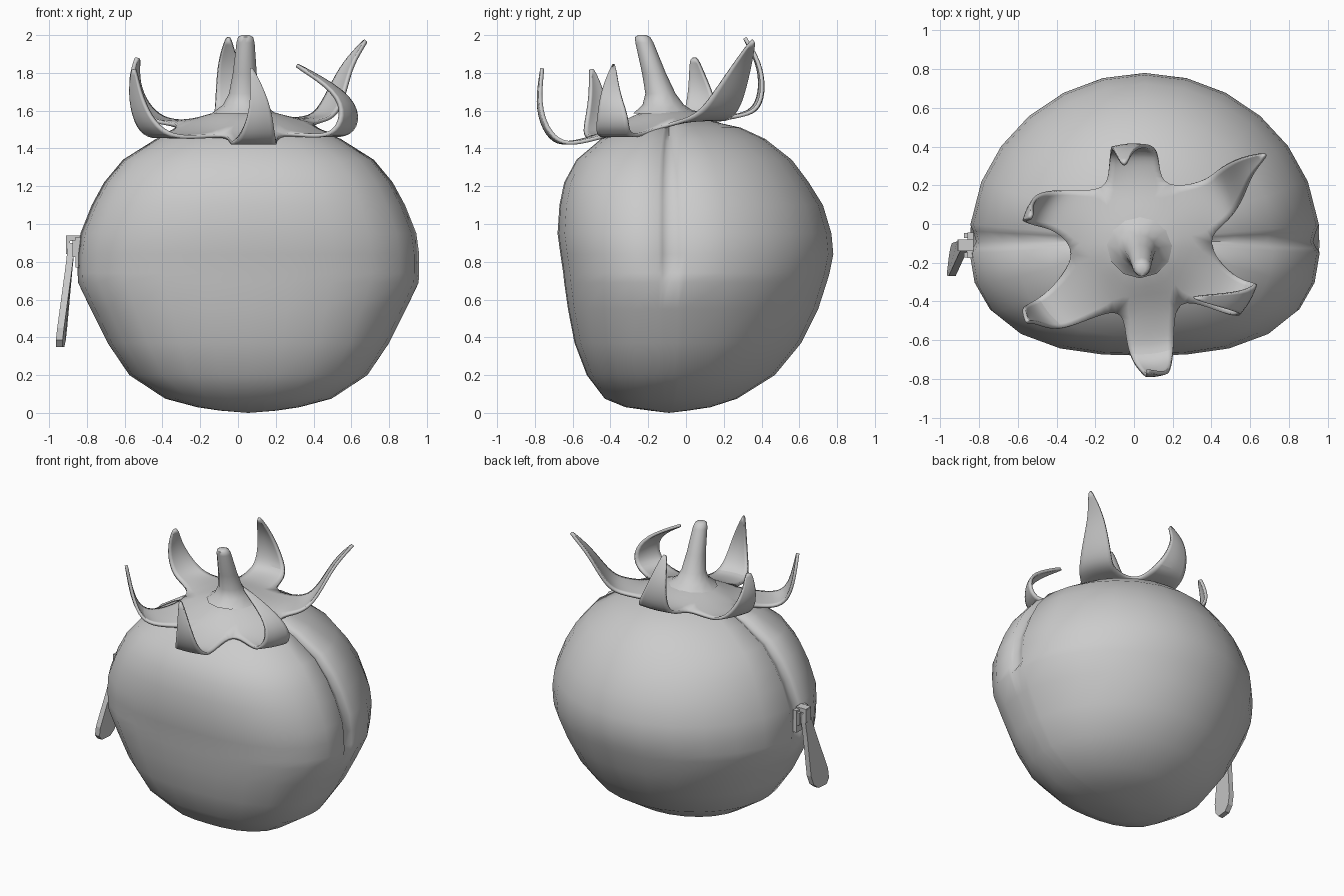
import bpy, bmesh, math
from mathutils import Vector

if "Cube" in bpy.data.objects:
    bpy.data.objects.remove(bpy.data.objects["Cube"])

grey = bpy.data.materials.new("plain grey")
grey.diffuse_color = (0.6, 0.6, 0.6, 1)
grey.use_nodes = True
grey.node_tree.nodes["Principled BSDF"].inputs["Base Color"].default_value = grey.diffuse_color


def finish(name, bm, angle=None):
    bmesh.ops.recalc_face_normals(bm, faces=bm.faces)
    me = bpy.data.meshes.new(name)
    bm.to_mesh(me)
    bm.free()
    ob = bpy.data.objects.new(name, me)
    bpy.context.collection.objects.link(ob)
    me.materials.append(grey)
    bpy.ops.object.select_all(action='DESELECT')
    ob.select_set(True)
    bpy.context.view_layer.objects.active = ob
    if angle:
        bpy.ops.object.shade_smooth_by_angle(angle=math.radians(angle))
    return ob


# Fruit body: rings of (z, half width, front depth, back depth)
CX, CY = 0.055, -0.09
RINGS = [(0.012, .15, .10, .10), (0.03, .27, .23, .22), (0.075, .44, .34, .36),
         (0.2, .63, .435, .56), (0.37, .745, .50, .70), (0.55, .835, .535, .79),
         (0.69, .902, .555, .835), (0.74, .905, .56, .85), (0.84, .905, .575, .87),
         (0.95, .89, .59, .86), (1.1, .83, .58, .815), (1.22, .765, .555, .74),
         (1.34, .665, .49, .65), (1.45, .49, .36, .51), (1.51, .35, .24, .38),
         (1.55, .16, .12, .20)]
GROOVE = [0, .06, .1]       # fractions of depth across half of the side groove


def quarter(n):
    """Unit corner curve (x, y) from the side to the middle, with groove columns first."""
    pts = [((1 - t ** n) ** (1 / n), t) for t in GROOVE]
    for i in range(1, 7):
        a = math.radians(7 + 83 * i / 6)
        c, s = max(math.cos(a), 0), math.sin(a)
        r = (c ** n + s ** n) ** (-1 / n)
        pts.append((c * r, s * r))
    return pts


front, back = quarter(2.6), quarter(1.97)
loop = [(x, y, i) for i, (x, y) in enumerate(back)]
loop += [(-x, y, i) for i, (x, y) in reversed(list(enumerate(back[:-1])))]
loop += [(-x, -y, i) for i, (x, y) in list(enumerate(front))[1:]]
loop += [(x, -y, i) for i, (x, y) in reversed(list(enumerate(front[:-1]))) if i > 0]

bm = bmesh.new()
rows = []
for z, w, f, b in RINGS:
    row = []
    for x, y, i in loop:
        dent = (0.035, 0.018, 0)[i] if i < 3 and z > 0.72 else 0
        k = 1 - dent / max(w, .3)
        row.append(bm.verts.new((CX + x * w * k, CY + y * (b if y > 0 else f),
                                 z - dent * 0.4 * (z > 1.2))))
    rows.append(row)
n = len(loop)
for r0, r1 in zip(rows, rows[1:]):
    for i in range(n):
        bm.faces.new((r0[i], r0[(i + 1) % n], r1[(i + 1) % n], r1[i]))
for row, z in ((rows[0], 0), (rows[-1], 1.56)):
    c = bm.verts.new((CX, CY, z))
    for i in range(n):
        bm.faces.new((row[i], row[(i + 1) % n], c))
finish("fruit_body", bm, 60)

# Leafy crown: six curled leaves around a hub, each as points of (x, y, z, half width)
LEAVES = [
    [(.0, .3, 1.575, .13), (-.0, .375, 1.61, .12), (-.03, .405, 1.72, .085),
     (-.055, .385, 1.86, .05), (-.05, .31, 1.985, .015)],                       # back
    [(-.37, .075, 1.535, .11), (-.47, .08, 1.57, .10), (-.535, .08, 1.67, .075),
     (-.55, .06, 1.78, .045), (-.53, .04, 1.88, .02)],                          # left back
    [(-.33, -.41, 1.455, .12), (-.44, -.47, 1.47, .10), (-.51, -.47, 1.57, .07),
     (-.545, -.47, 1.7, .045), (-.55, -.5, 1.82, .012)],                        # left front
    [(.08, -.55, 1.435, .125), (.09, -.67, 1.42, .115), (.11, -.745, 1.5, .08),
     (.12, -.785, 1.64, .05), (.07, -.76, 1.825, .01)],                         # front
    [(.43, -.34, 1.465, .10), (.55, -.39, 1.47, .10), (.60, -.385, 1.57, .09),
     (.55, -.4, 1.7, .055), (.31, -.38, 1.84, .01)],                            # right front
    [(.42, .11, 1.55, .12), (.48, .18, 1.6, .11), (.53, .24, 1.72, .085),
     (.58, .3, 1.85, .05), (.675, .355, 1.97, .012)],                           # right back
]
# Notch i lies between leaf i-1 and leaf i
NOTCHES = [(.15, .18, 1.555), (-.14, .17, 1.555), (-.28, -.14, 1.52), (-.06, -.42, 1.475),
           (.22, -.38, 1.48), (.36, -.08, 1.53)]
HUB = Vector((.03, -.11, 1.60))
bm = bmesh.new()
notch = [bm.verts.new(p) for p in NOTCHES]


def hub_point(p):
    d = Vector((p[0], p[1], 0)) - Vector((HUB.x, HUB.y, 0))
    return HUB + d.normalized() * 0.13


hub_ring = []
for i, leaf in enumerate(LEAVES):
    a, b = notch[i], notch[(i + 1) % 6]
    out = Vector((leaf[0][0], leaf[0][1], 0)) - Vector((HUB.x, HUB.y, 0))
    side = Vector((0, 0, 1)).cross(out.normalized())
    mid = (a.co + b.co) / 2 + Vector((0, 0, 0.015))
    prev = [a, bm.verts.new(mid), b]
    hub_ring += [(a, hub_point(a.co)), (prev[1], hub_point(mid))]
    for x, y, z, w in leaf:
        c = Vector((x, y, z))
        row = [bm.verts.new(c - side * w), bm.verts.new(c - out.normalized() * -w * .15),
               bm.verts.new(c + side * w)]
        for j in (0, 1):
            bm.faces.new((prev[j], prev[j + 1], row[j + 1], row[j]))
        prev = row
inner = [bm.verts.new(p) for _, p in hub_ring]
for i in range(12):
    j = (i + 1) % 12
    bm.faces.new((hub_ring[i][0], hub_ring[j][0], inner[j], inner[i]))
bm.faces.new(inner)
crown = finish("leafy_crown", bm)
bmod = crown.modifiers.new("round", 'SUBSURF')
bmod.levels = bmod.render_levels = 2
smod = crown.modifiers.new("thickness", 'SOLIDIFY')
smod.thickness = 0.02
smod.offset = 0
bpy.ops.object.shade_smooth_by_angle(angle=math.radians(50))

# Stem: flared, leaning towards the front
STEM = [(.03, -.11, 1.585, .17), (.03, -.12, 1.63, .11), (.032, -.135, 1.69, .08),
        (.036, -.17, 1.8, .063), (.04, -.22, 1.96, .048), (.04, -.23, 1.99, .04),
        (.04, -.232, 2.0, .02)]
bm = bmesh.new()
rows = [[bm.verts.new((x + r * math.cos(k * math.tau / 12), y + r * math.sin(k * math.tau / 12), z))
         for k in range(12)] for x, y, z, r in STEM]
for r0, r1 in zip(rows, rows[1:]):
    for i in range(12):
        bm.faces.new((r0[i], r0[(i + 1) % 12], r1[(i + 1) % 12], r1[i]))
bm.faces.new(rows[0])
bm.faces.new(rows[-1])
finish("stem", bm, 60)


# Zip slider: plate against the body, bridge and side cheeks
def box(name, centre, size):
    bm = bmesh.new()
    bmesh.ops.create_cube(bm, size=1)
    for v in bm.verts:
        v.co = Vector(a * b for a, b in zip(v.co, size)) + Vector(centre)
    return finish(name, bm)


box("slider_plate", (-.845, -.11, .85), (.03, .13, .16))
box("slider_bridge", (-.87, -.11, .925), (.08, .06, .03))
box("slider_hook", (-.9, -.11, .885), (.022, .06, .09))
for s in (-1, 1):
    box("slider_cheek", (-.862, -.11 + s * .05, .87), (.03, .025, .09))

# Zip pull tab: widening outline with a rounded end, hanging slightly outward
OUTLINE = [(-.03, .9), (.03, .9), (.045, .75), (.085, .45), (.075, .385), (.04, .35),
           (-.04, .35), (-.075, .385), (-.085, .45), (-.045, .75)]
bm = bmesh.new()
sides = []
for dx in (-.018, .018):
    sides.append([])
    for y, z in OUTLINE:
        t = (.9 - z) / .55
        sides[-1].append(bm.verts.new((-.88 - .062 * t + dx + y * .12 * t, -.11 - .09 * t + y, z)))
    bm.faces.new(sides[-1])
for i in range(10):
    j = (i + 1) % 10
    bm.faces.new((sides[0][i], sides[0][j], sides[1][j], sides[1][i]))
finish("pull_tab", bm)
